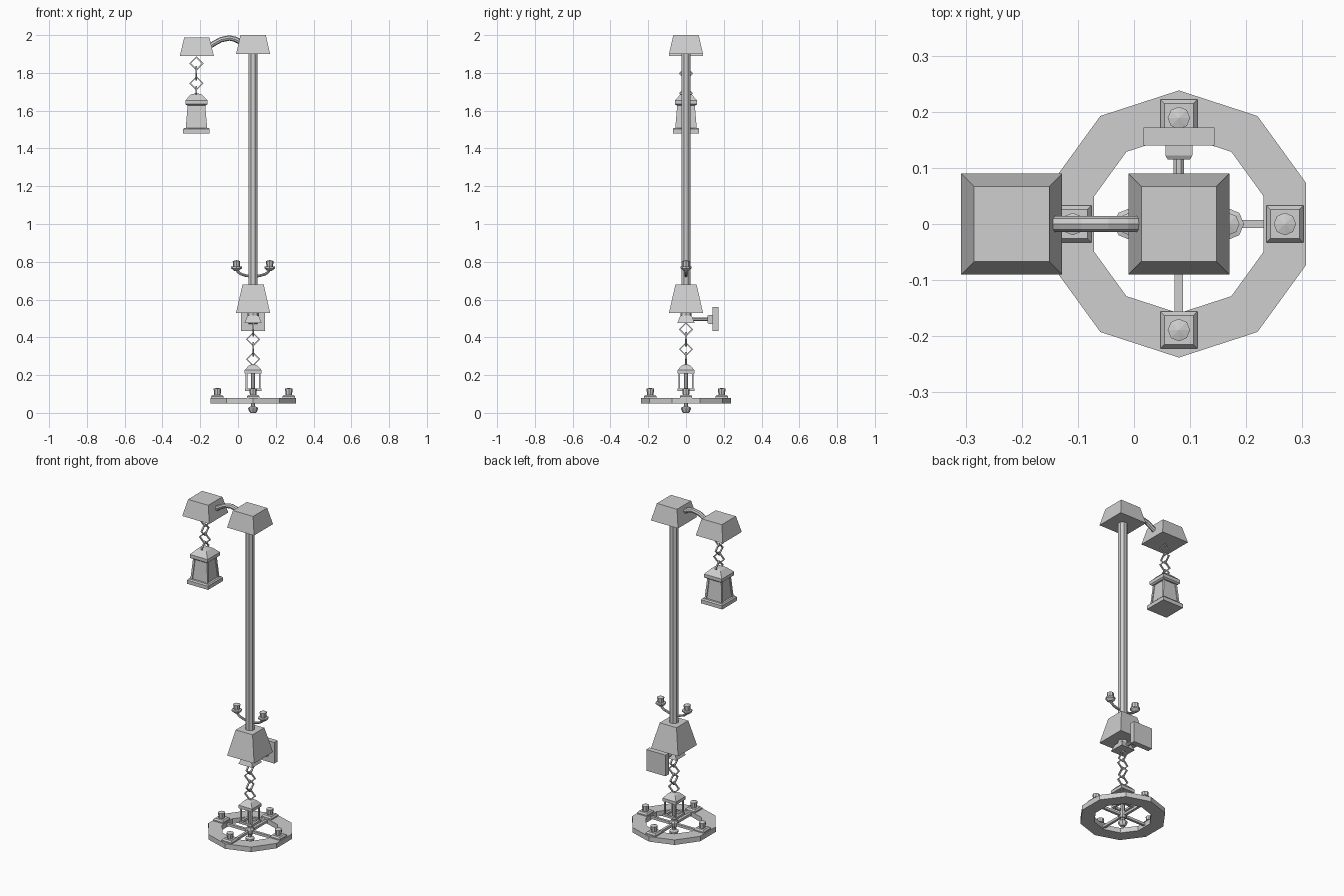
import bpy, bmesh, math
from mathutils import Vector

cube = bpy.data.objects.get("Cube")
if cube:
    bpy.data.objects.remove(cube, do_unlink=True)

grey = bpy.data.materials.new("plain grey")
grey.use_nodes = True
grey.diffuse_color = (0.62, 0.62, 0.62, 1)
grey.node_tree.nodes["Principled BSDF"].inputs["Base Color"].default_value = (0.62, 0.62, 0.62, 1)

POLE_X = 0.08
HANG_X = -0.22


def finish(name, bm, loc=(0, 0, 0), rot=(0, 0, 0)):
    bmesh.ops.remove_doubles(bm, verts=bm.verts, dist=0.00005)
    bmesh.ops.recalc_face_normals(bm, faces=bm.faces)
    mesh = bpy.data.meshes.new(name)
    bm.to_mesh(mesh)
    bm.free()
    mesh.materials.append(grey)
    obj = bpy.data.objects.new(name, mesh)
    obj.location, obj.rotation_euler = loc, rot
    bpy.context.collection.objects.link(obj)
    return obj


def lathe(name, profile, loc, sides=8, phase=0.0, ring=False, rot=(0, 0, 0)):
    """Turn (radius, height) points around z; a ring closes on itself, others get caps."""
    bm = bmesh.new()
    loops = []
    for r, z in profile:
        angles = [phase + math.tau * i / sides for i in range(sides)]
        loops.append([bm.verts.new((r * math.cos(a), r * math.sin(a), z)) for a in angles])
    pairs = list(zip(loops, loops[1:]))
    if ring:
        pairs.append((loops[-1], loops[0]))
    else:
        bm.faces.new(loops[0])
        bm.faces.new(loops[-1])
    for a, b in pairs:
        for i in range(sides):
            j = (i + 1) % sides
            bm.faces.new((a[i], a[j], b[j], b[i]))
    return finish(name, bm, loc, rot)


def square(name, profile, loc, rot=(0, 0, 0), ring=False):
    """Square-section part from (half width, height) points."""
    return lathe(name, [(h * math.sqrt(2), z) for h, z in profile], loc, 4, math.pi / 4, ring, rot)


def box(name, centre, size):
    bm = bmesh.new()
    bmesh.ops.create_cube(bm, size=1)
    bmesh.ops.scale(bm, vec=size, verts=bm.verts)
    return finish(name, bm, centre)


def tube(name, points, radius):
    """Eight-sided bar swept along a path in the xz plane."""
    bm = bmesh.new()
    pts = [Vector((x, 0, z)) for x, z in points]
    loops = []
    for i, p in enumerate(pts):
        t = (pts[min(i + 1, len(pts) - 1)] - pts[max(i - 1, 0)]).normalized()
        side, up = Vector((0, 1, 0)), Vector((-t.z, 0, t.x))
        loops.append([bm.verts.new(p + radius * (math.cos(a) * side + math.sin(a) * up))
                      for a in (math.tau * k / 8 for k in range(8))])
    for a, b in zip(loops, loops[1:]):
        for i in range(8):
            bm.faces.new((a[i], a[i - 1], b[i - 1], b[i]))
    bm.faces.new(loops[0])
    bm.faces.new(loops[-1])
    return finish(name, bm)


def chain(name, x, top, count, turned):
    """Diamond links, each turned a quarter from the last."""
    for i in range(count):
        bm = bmesh.new()
        rings = []
        for k in range(4):
            a = math.tau * k / 4
            c = Vector((math.cos(a), 0, math.sin(a)))
            rings.append([bm.verts.new(c * r + Vector((0, y, 0)))
                          for r, y in ((0.038, -0.004), (0.038, 0.004), (0.029, 0.004), (0.029, -0.004))])
        for k in range(4):
            a, b = rings[k], rings[(k + 1) % 4]
            for j in range(4):
                bm.faces.new((a[j], a[j - 1], b[j - 1], b[j]))
        quarter = math.pi / 2 if (i + turned) % 2 else 0
        finish(f"{name}_link_{i + 1}", bm, (x, 0, top - 0.0525 * i), (0, 0, quarter))


def candle(name, x, y, z):
    lathe(name, [(0.017, 0), (0.02, 0.034), (0, 0.039)], (x, y, z))


# Tall pole and its top cap
lathe("pole", [(0.026, 0.6), (0.026, 1.95)], (POLE_X, 0, 0), 8, math.pi / 8)
square("pole_cap", [(0.09, 1.9), (0.067, 2.0)], (POLE_X, 0, 0))

# Curved arm and hanging cap
tube("top_arm", [(-0.16, 1.935), (-0.125, 1.957), (-0.09, 1.976), (-0.045, 1.985),
                 (-0.015, 1.978), (0.02, 1.96)], 0.014)
square("hanging_cap", [(0.09, 1.89), (0.067, 1.987)], (HANG_X + 0.002, 0, 0))
chain("upper_chain", HANG_X, 1.85, 4, 0)

# Hanging lantern
square("lantern_base", [(0.07, 1.48), (0.07, 1.502), (0.064, 1.509)], (HANG_X, 0, 0))
square("lantern_panels", [(0.052, 1.505), (0.041, 1.64)], (HANG_X, 0, 0))
for sx in (-1, 1):
    for sy in (-1, 1):
        post = square("lantern_corner_post", [(0.006, 0), (0.006, 0.13)], (0, 0, 1.505))
        for v in post.data.vertices:
            spread = 0.051 - 0.011 * v.co.z / 0.13
            v.co.x += HANG_X + sx * spread
            v.co.y += sy * spread
square("lantern_roof", [(0.05, 1.628), (0.059, 1.635), (0.059, 1.655), (0.03, 1.685), (0.012, 1.69)],
       (HANG_X, 0, 0))

# Lower housing with the collar under it
square("lower_housing", [(0.09, 0.53), (0.056, 0.68)], (POLE_X, 0, 0))
lathe("collar_neck", [(0.03, 0.5), (0.03, 0.54)], (POLE_X, 0, 0))
square("collar", [(0.046, 0.475), (0.03, 0.515)], (POLE_X, 0, 0))

# Pair of candle arms on the pole
for side, label in ((1, "left"), (-1, "right")):
    path = [(0, 0.722), (0.035, 0.726), (0.065, 0.735), (0.082, 0.748), (0.088, 0.765)]
    tube(f"{label}_candle_arm", [(POLE_X + side * x, z) for x, z in path], 0.007)
    cx = POLE_X + side * 0.088
    lathe(f"{label}_candle_cup", [(0.012, 0.752), (0.028, 0.765), (0.028, 0.774), (0.018, 0.776)], (cx, 0, 0))
    candle(f"{label}_arm_candle", cx, 0, 0.77)

# Back wall plate on a short bar
along_y = (-math.pi / 2, 0, 0)
lathe("back_bar", [(0.01, 0), (0.01, 0.13)], (POLE_X, 0, 0.495), 8, math.pi / 8, rot=along_y)
square("back_flange", [(0.02, 0.115), (0.024, 0.122), (0.024, 0.142)], (POLE_X, 0, 0.495), along_y)
box("back_plate", (POLE_X, 0.156, 0.498), (0.127, 0.032, 0.127))

# Lower chain and small open lantern
chain("lower_chain", POLE_X, 0.442, 4, 1)
square("frame_roof", [(0.045, 0.208), (0.045, 0.226), (0.024, 0.25), (0.01, 0.256)], (POLE_X, 0, 0))
square("frame_base", [(0.044, 0.117), (0.044, 0.13), (0.03, 0.13), (0.03, 0.117)], (POLE_X, 0, 0), ring=True)
for sx in (-1, 1):
    for sy in (-1, 1):
        box("frame_post", (POLE_X + sx * 0.035, sy * 0.035, 0.168), (0.008, 0.008, 0.09))

# Centre rod and bottom knob
lathe("centre_rod", [(0.011, 0.02), (0.011, 0.215)], (POLE_X, 0, 0))
lathe("hub", [(0.018, 0.05), (0.024, 0.06), (0.024, 0.08), (0.018, 0.09)], (POLE_X, 0, 0))
lathe("bottom_knob", [(0.014, 0), (0.02, 0.006), (0.026, 0.02), (0.026, 0.027), (0.014, 0.034)], (POLE_X, 0, 0))

# Ten-sided wheel with spokes and four candles
lathe("wheel_rim", [(0.238, 0.05), (0.238, 0.08), (0.159, 0.08), (0.159, 0.05)],
      (POLE_X, 0, 0), 10, math.pi / 2, ring=True)
box("cross_spoke", (POLE_X, 0, 0.067), (0.33, 0.015, 0.015))
box("long_spoke", (POLE_X, 0, 0.067), (0.015, 0.33, 0.015))
for i in range(4):
    a = i * math.pi / 2
    x, y = POLE_X + 0.189 * math.cos(a), 0.189 * math.sin(a)
    square("candle_foot", [(0.033, 0.075), (0.033, 0.087), (0.026, 0.096)], (x, y, 0))
    candle("wheel_candle", x, y, 0.094)
